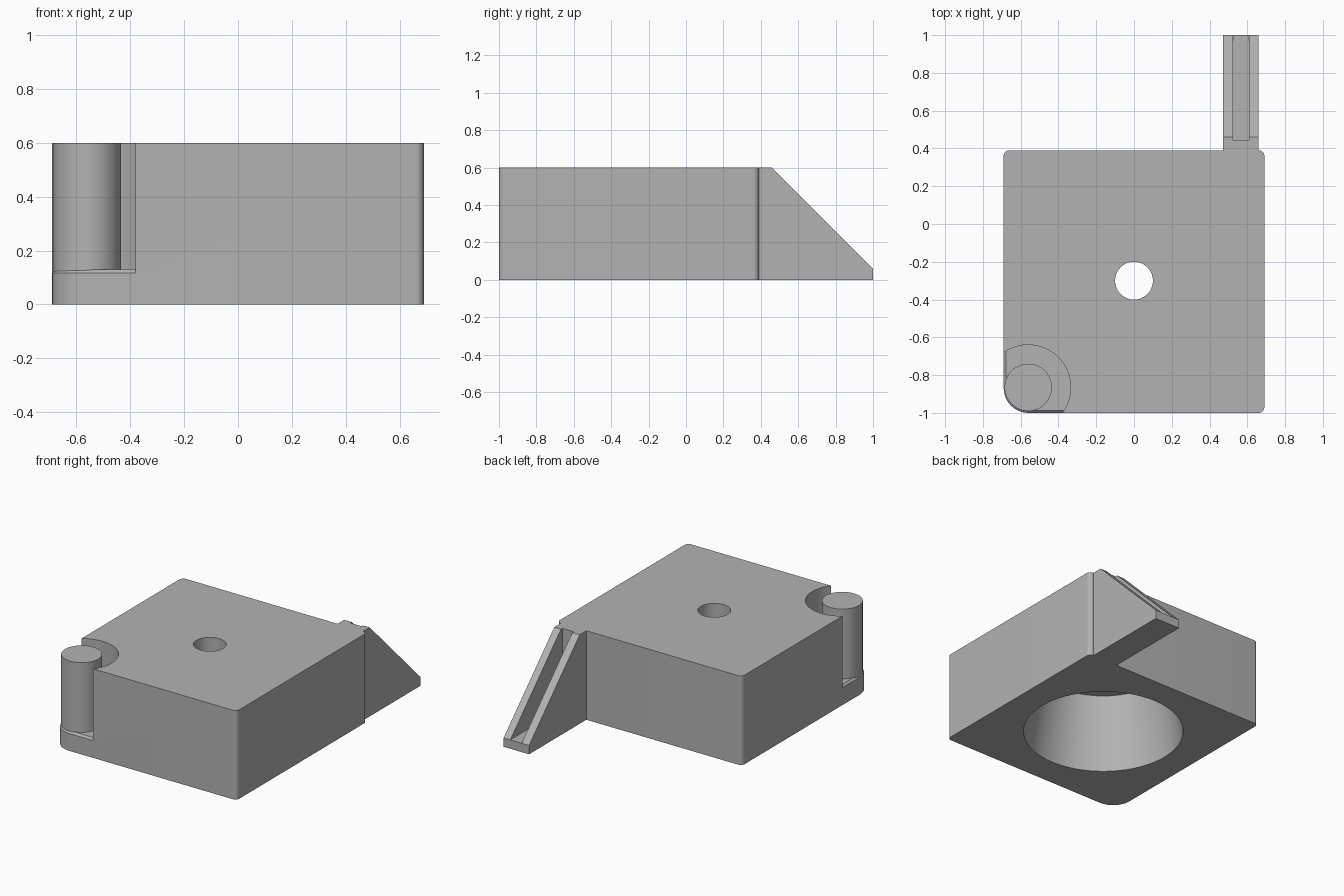
import bpy
import bmesh
from math import sin, cos, pi, radians

old = bpy.data.objects.get("Cube")
if old:
    bpy.data.objects.remove(old, do_unlink=True)

GREY = (0.45, 0.45, 0.45, 1)
grey = bpy.data.materials.new("plain grey")
grey.use_nodes = True
grey.diffuse_color = GREY
grey.node_tree.nodes["Principled BSDF"].inputs["Base Color"].default_value = GREY

TOP, FLOOR, LIP = 0.6, 0.13, 0.117
POST = (-0.56, -0.865)
HOLE = (0, -0.3)


def loft(name, lower, upper):
    """Closed solid between two matching loops of 3D points."""
    bm = bmesh.new()
    a = [bm.verts.new(p) for p in lower]
    b = [bm.verts.new(p) for p in upper]
    bm.faces.new(a)
    bm.faces.new(b)
    n = len(a)
    for i in range(n):
        j = (i + 1) % n
        bm.faces.new((a[i], a[j], b[j], b[i]))
    bmesh.ops.recalc_face_normals(bm, faces=bm.faces)
    mesh = bpy.data.meshes.new(name)
    bm.to_mesh(mesh)
    bm.free()
    mesh.materials.append(grey)
    obj = bpy.data.objects.new(name, mesh)
    bpy.context.collection.objects.link(obj)
    return obj


def ring(centre, r, z, n=96):
    return [(centre[0] + r * cos(2 * pi * i / n),
             centre[1] + r * sin(2 * pi * i / n), z) for i in range(n)]


def outline(z, inset=0.0):
    """Block outline with one large and three small rounded corners."""
    x, front, back = 0.69, -1.0, 0.39
    corners = [(x, back, 0.03, 0), (-x, back, 0.03, 90),
               (-x, front, 0.132, 180), (x, front, 0.03, 270)]
    pts = []
    for cx, cy, r, start in corners:
        ox = cx - r if cx > 0 else cx + r
        oy = cy - r if cy > 0 else cy + r
        for i in range(13):
            a = radians(start + 7.5 * i)
            pts.append((ox + (r - inset) * cos(a), oy + (r - inset) * sin(a), z))
    return pts


def boolean(obj, tool, operation):
    mod = obj.modifiers.new(operation.title(), "BOOLEAN")
    mod.operation, mod.object, mod.solver = operation, tool, "EXACT"
    activate(obj)
    bpy.ops.object.modifier_apply(modifier=mod.name)
    bpy.data.objects.remove(tool, do_unlink=True)


def activate(obj):
    bpy.ops.object.select_all(action="DESELECT")
    obj.select_set(True)
    bpy.context.view_layer.objects.active = obj


# Main block with corner pocket, through hole and conical underside
block = loft("block", outline(0), outline(TOP))
pocket = loft("pocket_cutter", ring(POST, 0.225, LIP), ring(POST, 0.225, 0.8))
boolean(block, pocket, "DIFFERENCE")
bore = loft("bore_cutter", ring(HOLE, 0.1, 0.3), ring(HOLE, 0.1, 0.8))
boolean(block, bore, "DIFFERENCE")
cone = loft("cone_cutter", ring(HOLE, 0.504, -0.02), ring(HOLE, 0.42, 0.5))
boolean(block, cone, "DIFFERENCE")

# Pocket floor, chamfered along the outer edge
pocket_floor = loft("pocket_floor", outline(LIP), outline(FLOOR, 0.013))
disc = loft("disc_cutter", ring(POST, 0.225, 0), ring(POST, 0.225, 0.3))
boolean(pocket_floor, disc, "INTERSECT")

# Corner post
post = loft("corner_post", ring(POST, 0.125, LIP), ring(POST, 0.125, TOP))

# Sloping back bracket: a wedge slotted into two ribs over a thin foot
side = [(0.39, 0), (1, 0), (1, 0.06), (0.46, TOP), (0.39, TOP)]
bracket = loft("back_bracket", [(0.47, y, z) for y, z in side],
               [(0.66, y, z) for y, z in side])
slot = [(0.445, 0.06), (1.1, 0.06), (1.1, 0.8), (0.445, 0.8)]
slot_cutter = loft("slot_cutter", [(0.525, y, z) for y, z in slot],
                   [(0.61, y, z) for y, z in slot])
boolean(bracket, slot_cutter, "DIFFERENCE")

for part in (block, pocket_floor, post, bracket):
    activate(part)
    bpy.ops.object.shade_smooth_by_angle(angle=radians(30))
